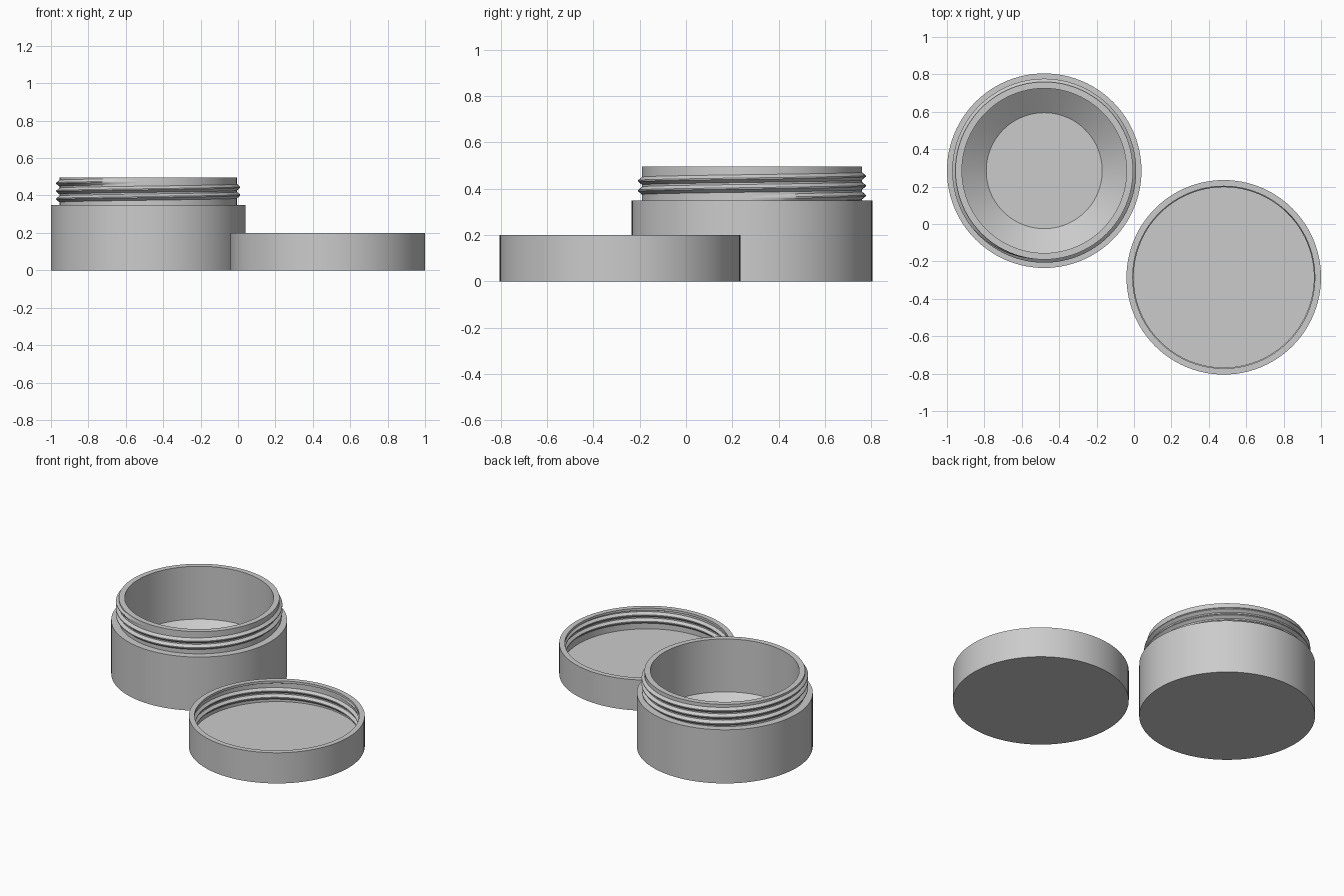
import bpy, bmesh
from math import pi, cos, sin, radians

if "Cube" in bpy.data.objects:
    bpy.data.objects.remove(bpy.data.objects["Cube"], do_unlink=True)

SIDES = 96

grey = bpy.data.materials.new("plain grey")
grey.use_nodes = True
grey.diffuse_color = (0.6, 0.6, 0.6, 1)
bsdf = next(n for n in grey.node_tree.nodes if n.type == "BSDF_PRINCIPLED")
bsdf.inputs["Base Color"].default_value = grey.diffuse_color


def finish(name, bm, centre):
    bmesh.ops.recalc_face_normals(bm, faces=bm.faces)
    mesh = bpy.data.meshes.new(name)
    bm.to_mesh(mesh)
    bm.free()
    mesh.materials.append(grey)
    ob = bpy.data.objects.new(name, mesh)
    ob.location = (*centre, 0)
    bpy.context.collection.objects.link(ob)
    bpy.ops.object.select_all(action="DESELECT")
    bpy.context.view_layer.objects.active = ob
    ob.select_set(True)
    bpy.ops.object.shade_smooth_by_angle(angle=radians(25))
    return ob


def lathe(name, profile, centre):
    """Turn a (radius, height) profile into a solid, closing both ends with discs."""
    bm = bmesh.new()
    rings = [[bm.verts.new((r * cos(2 * pi * i / SIDES), r * sin(2 * pi * i / SIDES), z))
              for i in range(SIDES)] for r, z in profile]
    for low, high in zip(rings, rings[1:]):
        for i in range(SIDES):
            j = (i + 1) % SIDES
            bm.faces.new((low[i], low[j], high[j], high[i]))
    bm.faces.new(rings[0])
    bm.faces.new(rings[-1])
    return finish(name, bm, centre)


def thread(name, root, crest, z0, z1, pitch, half, centre):
    """Sweep a triangular tooth along a helix, fading out at both ends."""
    bm = bmesh.new()
    steps = int((z1 - z0) / pitch * SIDES)
    fade = SIDES // 8
    rows = []
    for k in range(steps + 1):
        a = 2 * pi * k / SIDES
        z = z0 + pitch * k / SIDES
        grow = max(0.05, min(1, k / fade, (steps - k) / fade))
        tip = root + (crest - root) * grow
        # the tooth's foot is sunk slightly into the wall
        foot = root - (crest - root) * 0.15
        rows.append([bm.verts.new((r * cos(a), r * sin(a), z + dz))
                     for r, dz in ((foot, -half), (tip, -half * 0.15),
                                   (tip, half * 0.15), (foot, half))])
    for a, b in zip(rows, rows[1:]):
        for i in range(4):
            j = (i + 1) % 4
            bm.faces.new((a[i], a[j], b[j], b[i]))
    bm.faces.new(rows[0])
    bm.faces.new(rows[-1])
    return finish(name, bm, centre)


jar_centre = (-0.48, 0.285)
lid_centre = (0.48, -0.285)

# Jar: body, shoulder, neck, rim and hollow with a sloped floor edge
lathe("jar_body", [(0.52, 0), (0.52, 0.35), (0.475, 0.35), (0.475, 0.495),
                   (0.44, 0.495), (0.44, 0.15), (0.31, 0.05)], jar_centre)
thread("jar_thread", 0.475, 0.492, 0.36, 0.475, 0.042, 0.019, jar_centre)

# Lid, lying upside down with its open side up
lathe("lid_body", [(0.52, 0), (0.52, 0.2), (0.487, 0.2), (0.487, 0.185),
                   (0.497, 0.18), (0.497, 0.06)], lid_centre)
thread("lid_thread", 0.497, 0.482, 0.078, 0.172, 0.042, 0.019, lid_centre)
